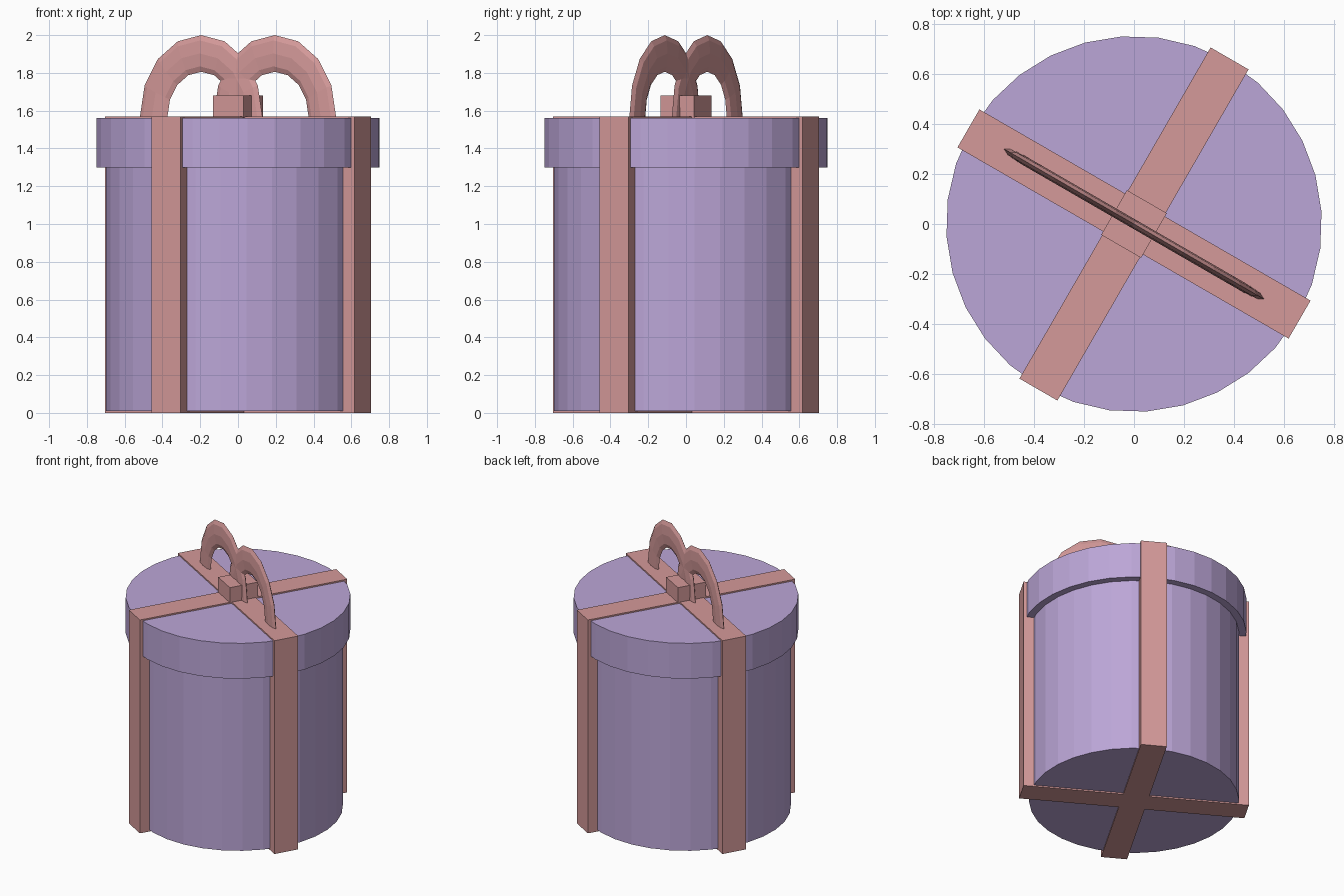
import bpy, bmesh, math
from mathutils import Matrix, Vector

if "Cube" in bpy.data.objects:
    bpy.data.objects.remove(bpy.data.objects["Cube"])

TURN = math.radians(-30)   # whole gift is turned about z


def material(name, rgb):
    m = bpy.data.materials.new(name)
    m.diffuse_color = (*rgb, 1)
    m.use_nodes = True
    m.node_tree.nodes["Principled BSDF"].inputs["Base Color"].default_value = m.diffuse_color
    return m


PURPLE = material("lilac card", (0.50, 0.38, 0.68))
PINK = material("pink ribbon", (0.66, 0.32, 0.32))


def finish(name, bm, mat):
    bmesh.ops.recalc_face_normals(bm, faces=bm.faces)
    bm.transform(Matrix.Rotation(TURN, 4, 'Z'))
    me = bpy.data.meshes.new(name)
    bm.to_mesh(me)
    bm.free()
    me.materials.append(mat)
    ob = bpy.data.objects.new(name, me)
    bpy.context.collection.objects.link(ob)
    return ob


def cylinder(name, r, z0, z1, mat):
    bm = bmesh.new()
    bmesh.ops.create_cone(bm, cap_ends=True, segments=32, radius1=r, radius2=r, depth=z1 - z0,
                          matrix=Matrix.Translation((0, 0, (z0 + z1) / 2)))
    finish(name, bm, mat)


def box(name, sx, sy, z0, z1, mat):
    bm = bmesh.new()
    bmesh.ops.create_cube(bm, size=1, matrix=Matrix.Translation((0, 0, (z0 + z1) / 2))
                          @ Matrix.Diagonal((sx, sy, z1 - z0, 1)))
    finish(name, bm, mat)


def bow_loop(name, cx):
    # half torus, narrowed along x and flattened in y
    bm = bmesh.new()
    R, r, steps, sides = 0.335, 0.097, 8, 8
    rings = []
    for i in range(steps + 1):
        a = math.pi * i / steps
        ring = []
        for j in range(sides):
            b = 2 * math.pi * j / sides
            d = R + r * math.cos(b)
            ring.append(bm.verts.new(Vector((cx + 0.867 * d * math.cos(a),
                                             0.018 * math.sin(b),
                                             1.568 + d * math.sin(a)))))
        rings.append(ring)
    for p, q in zip(rings, rings[1:]):
        for j in range(sides):
            k = (j + 1) % sides
            bm.faces.new((p[j], p[k], q[k], q[j]))
    bm.faces.new(rings[0])
    bm.faces.new(rings[-1])
    finish(name, bm, PINK)


# round box and lid
cylinder("box_body", 0.70, 0.01, 1.31, PURPLE)
cylinder("box_lid", 0.75, 1.30, 1.56, PURPLE)

# crossing ribbons wrapped right round
box("ribbon_long", 1.526, 0.175, 0, 1.57, PINK)
box("ribbon_cross", 0.175, 1.526, 0, 1.57, PINK)

# bow
box("bow_knot", 0.184, 0.206, 1.565, 1.68, PINK)
for side, cx in (("left", -0.225), ("right", 0.225)):
    bow_loop("bow_loop_" + side, cx)
